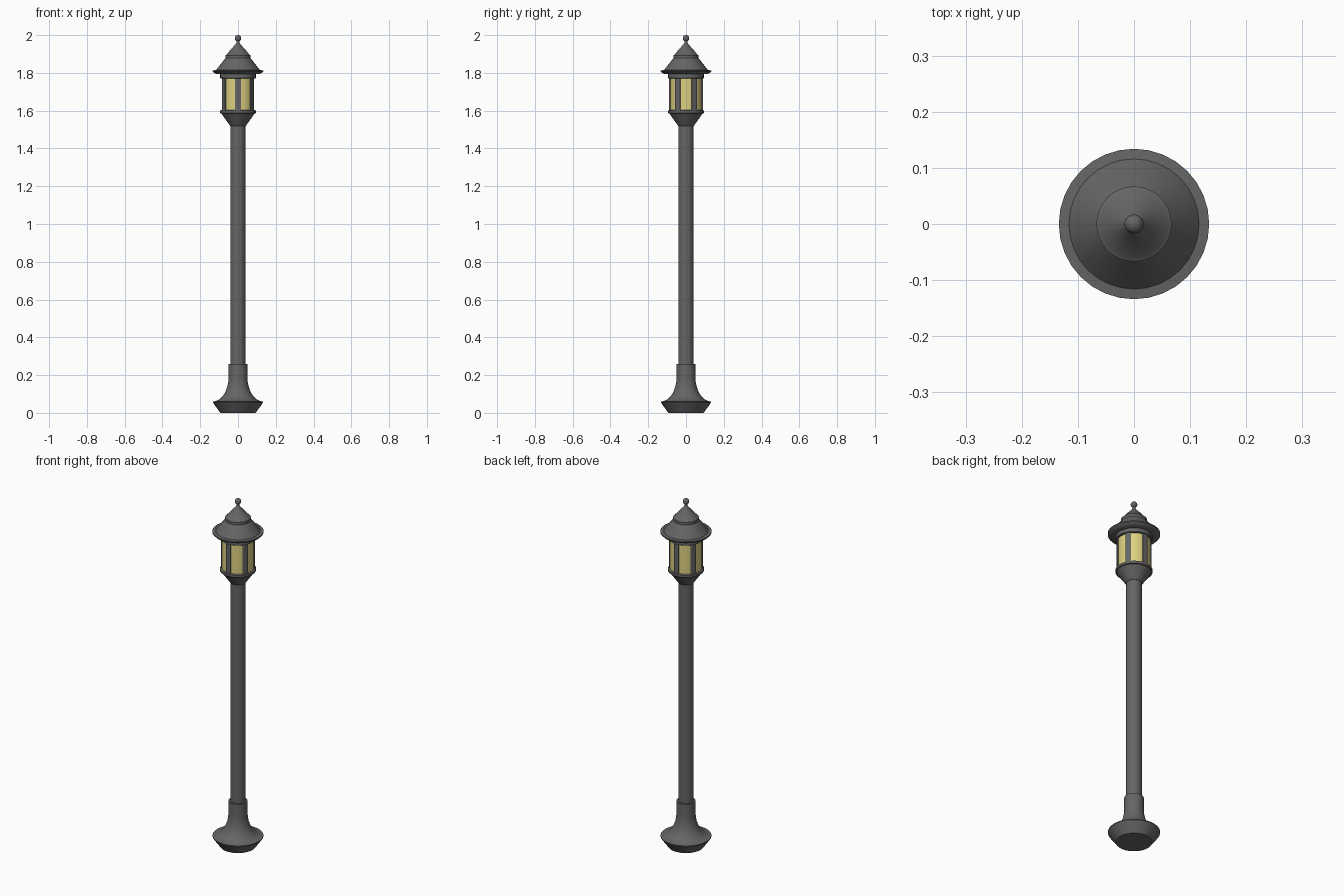
import bpy, bmesh
from math import sin, cos, pi, radians

if "Cube" in bpy.data.objects:
    bpy.data.objects.remove(bpy.data.objects["Cube"])

SIDES = 32


def material(name, color):
    m = bpy.data.materials.new(name)
    m.diffuse_color = color
    m.use_nodes = True
    m.node_tree.nodes["Principled BSDF"].inputs["Base Color"].default_value = m.diffuse_color
    return m


METAL = material("dark_metal", (0.13, 0.13, 0.13, 1))
GLASS = material("yellow_glass", (0.72, 0.64, 0.22, 1))


def finish(name, bm, mat, smooth=True):
    bmesh.ops.recalc_face_normals(bm, faces=bm.faces)
    me = bpy.data.meshes.new(name)
    bm.to_mesh(me)
    bm.free()
    me.materials.append(mat)
    ob = bpy.data.objects.new(name, me)
    bpy.context.collection.objects.link(ob)
    if smooth:
        bpy.ops.object.select_all(action='DESELECT')
        ob.select_set(True)
        bpy.context.view_layer.objects.active = ob
        bpy.ops.object.shade_smooth_by_angle(angle=radians(30))
    return ob


def lathe(name, profile, mat=METAL):
    """Revolve (radius, z) points around z and cap both ends."""
    bm = bmesh.new()
    rings = [[bm.verts.new((r * cos(2 * pi * i / SIDES), r * sin(2 * pi * i / SIDES), z))
              for i in range(SIDES)] for r, z in profile]
    for a, b in zip(rings, rings[1:]):
        for i in range(SIDES):
            j = (i + 1) % SIDES
            bm.faces.new((a[i], a[j], b[j], b[i]))
    bm.faces.new(rings[0])
    bm.faces.new(rings[-1])
    return finish(name, bm, mat)


def arc_post(name, angle, half, r0, r1, z0, z1, steps=4):
    """Curved upright bar: an arc-shaped section extruded upwards."""
    bm = bmesh.new()
    angs = [angle - half + 2 * half * i / steps for i in range(steps + 1)]
    section = [(r1, a) for a in angs] + [(r0, a) for a in reversed(angs)]
    face = bm.faces.new([bm.verts.new((r * cos(a), r * sin(a), z0)) for r, a in section])
    top = bmesh.ops.extrude_face_region(bm, geom=[face])["geom"]
    bmesh.ops.translate(bm, vec=(0, 0, z1 - z0),
                        verts=[v for v in top if isinstance(v, bmesh.types.BMVert)])
    return finish(name, bm, METAL)


# Flared foot with a concave sweep up to a collar
sweep = [(0.05 + 0.083 * (1 - sin(t)), 0.06 + 0.13 * (1 - cos(t)))
         for t in (pi / 2 * i / 8 for i in range(9))]
lathe("base", [(0.093, 0), (0.133, 0.055)] + sweep + [(0.05, 0.26)])

# Pole
lathe("pole", [(0.04, 0.2), (0.04, 1.54)])

# Lantern cup and rim
lathe("lantern_cup", [(0.042, 1.52), (0.088, 1.585), (0.094, 1.587), (0.094, 1.6), (0.088, 1.603)])

# Glass with six posts around it
lathe("lantern_glass", [(0.084, 1.595), (0.084, 1.78)], GLASS)
for k in range(6):
    arc_post(f"lantern_post_{k + 1}", radians(30 + 60 * k), radians(9.5), 0.075, 0.09, 1.595, 1.78)
lathe("lantern_top_ring", [(0.09, 1.77), (0.094, 1.773), (0.094, 1.80)])

# Two-tier roof with a brim
lathe("roof", [(0.09, 1.793), (0.11, 1.793), (0.128, 1.801), (0.134, 1.807), (0.134, 1.813),
               (0.116, 1.815), (0.067, 1.878), (0.067, 1.893), (0.06, 1.897),
               (0.036, 1.927), (0.012, 1.952), (0.008, 1.962), (0.008, 1.975)])

# Ball finial
bm = bmesh.new()
bmesh.ops.create_uvsphere(bm, u_segments=24, v_segments=12, radius=0.017)
bmesh.ops.translate(bm, verts=bm.verts, vec=(0, 0, 1.983))
finish("finial", bm, METAL)
